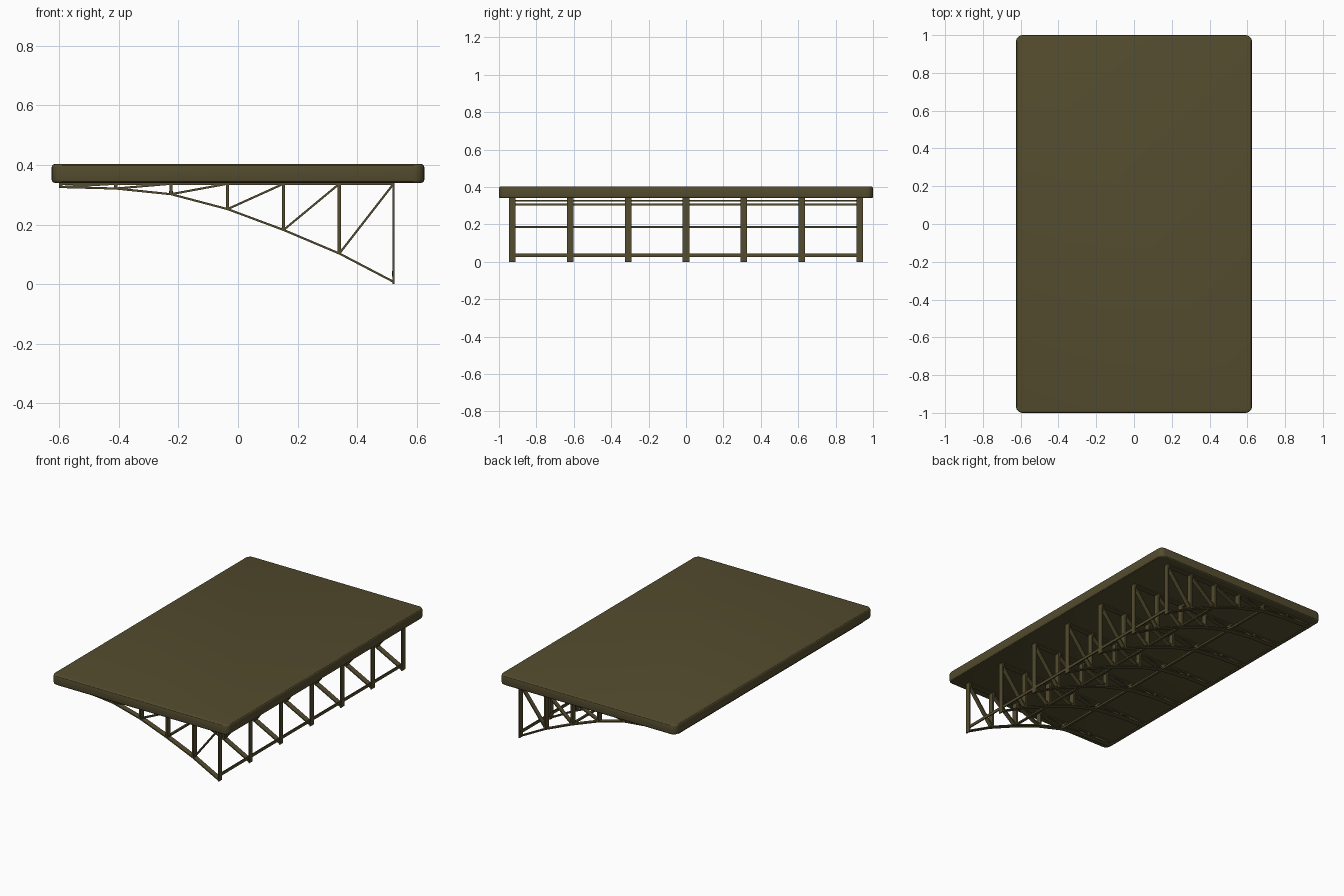
import bpy, bmesh
from mathutils import Vector

cube = bpy.data.objects.get("Cube")
if cube:
    bpy.data.objects.remove(cube, do_unlink=True)

olive = bpy.data.materials.new("dark olive")
olive.use_nodes = True
olive.diffuse_color = (0.088, 0.072, 0.028, 1)
olive.node_tree.nodes["Principled BSDF"].inputs["Base Color"].default_value = olive.diffuse_color


def finish(name, bm):
    bmesh.ops.recalc_face_normals(bm, faces=bm.faces)
    mesh = bpy.data.meshes.new(name)
    bm.to_mesh(mesh)
    bm.free()
    mesh.materials.append(olive)
    obj = bpy.data.objects.new(name, mesh)
    bpy.context.collection.objects.link(obj)
    return obj


def beam(bm, a, b, thick, depth):
    """Flat bar between two (x, z) points, centred on y = 0."""
    a, b = Vector((a[0], 0, a[1])), Vector((b[0], 0, b[1]))
    along = (b - a).normalized()
    side = along.cross(Vector((0, 1, 0))) * thick / 2
    out = Vector((0, depth / 2, 0))
    ends = [[bm.verts.new(p + s * side + t * out)
             for s, t in ((-1, -1), (1, -1), (1, 1), (-1, 1))] for p in (a, b)]
    for ring in ends:
        bm.faces.new(ring)
    for i in range(4):
        j = (i + 1) % 4
        bm.faces.new((ends[0][i], ends[0][j], ends[1][j], ends[1][i]))


# Roof slab with rounded corners and softened rims
bottom, top = 0.34, 0.403
bm = bmesh.new()
bmesh.ops.create_cube(bm, size=1)
bmesh.ops.scale(bm, verts=bm.verts, vec=(1.25, 2, top - bottom))
bmesh.ops.translate(bm, verts=bm.verts, vec=(0, 0, (top + bottom) / 2))
corners = [e for e in bm.edges if abs(e.verts[0].co.z - e.verts[1].co.z) > 0.01]
bmesh.ops.bevel(bm, geom=corners, offset=0.035, segments=5, profile=0.5, affect='EDGES')
rims = [e for e in bm.edges if abs(e.verts[0].co.z - e.verts[1].co.z) < 0.001]
bmesh.ops.bevel(bm, geom=rims, offset=0.01, segments=3, profile=0.5, affect='EDGES')
slab = finish("roof_slab", bm)
bpy.context.view_layer.objects.active = slab
slab.select_set(True)
bpy.ops.object.shade_smooth_by_angle()

# Curved lower chord nodes, from the thin edge to the tall edge
nodes = [(-0.595, 0.326), (-0.41, 0.321), (-0.225, 0.302), (-0.035, 0.252),
         (0.153, 0.182), (0.34, 0.103), (0.522, 0.008)]

# Truss frames
bar, depth = 0.007, 0.035
bm = bmesh.new()
beam(bm, (nodes[0][0], 0.337), (nodes[-1][0], 0.337), bar, depth)
for i, (x, z) in enumerate(nodes):
    last = i == len(nodes) - 1
    beam(bm, (x, 0 if last else z), (x, bottom), bar if last else 0.011, depth)
    if not last:
        nxt = nodes[i + 1]
        beam(bm, (x, z), nxt, bar, depth)
        beam(bm, (x, z), (nxt[0], 0.337), bar, depth * 0.8)
frame = finish("truss_frame_1", bm)
frame.location.y = -0.928
for i in range(1, 7):
    copy = bpy.data.objects.new("truss_frame_%d" % (i + 1), frame.data)
    copy.location.y = -0.928 + i * 0.928 / 3
    bpy.context.collection.objects.link(copy)

# Long rails tying every second node together
for name, x, z, w, h in (("outer_rail", 0.52, 0.035, 0.007, 0.018),
                         ("middle_rail", nodes[4][0], 0.186, 0.014, 0.01),
                         ("inner_rail", nodes[2][0], 0.306, 0.014, 0.012),
                         ("edge_rail", nodes[0][0], 0.327, 0.012, 0.008)):
    bm = bmesh.new()
    beam(bm, (x, z - h / 2), (x, z + h / 2), w, 1.87)
    finish(name, bm)
